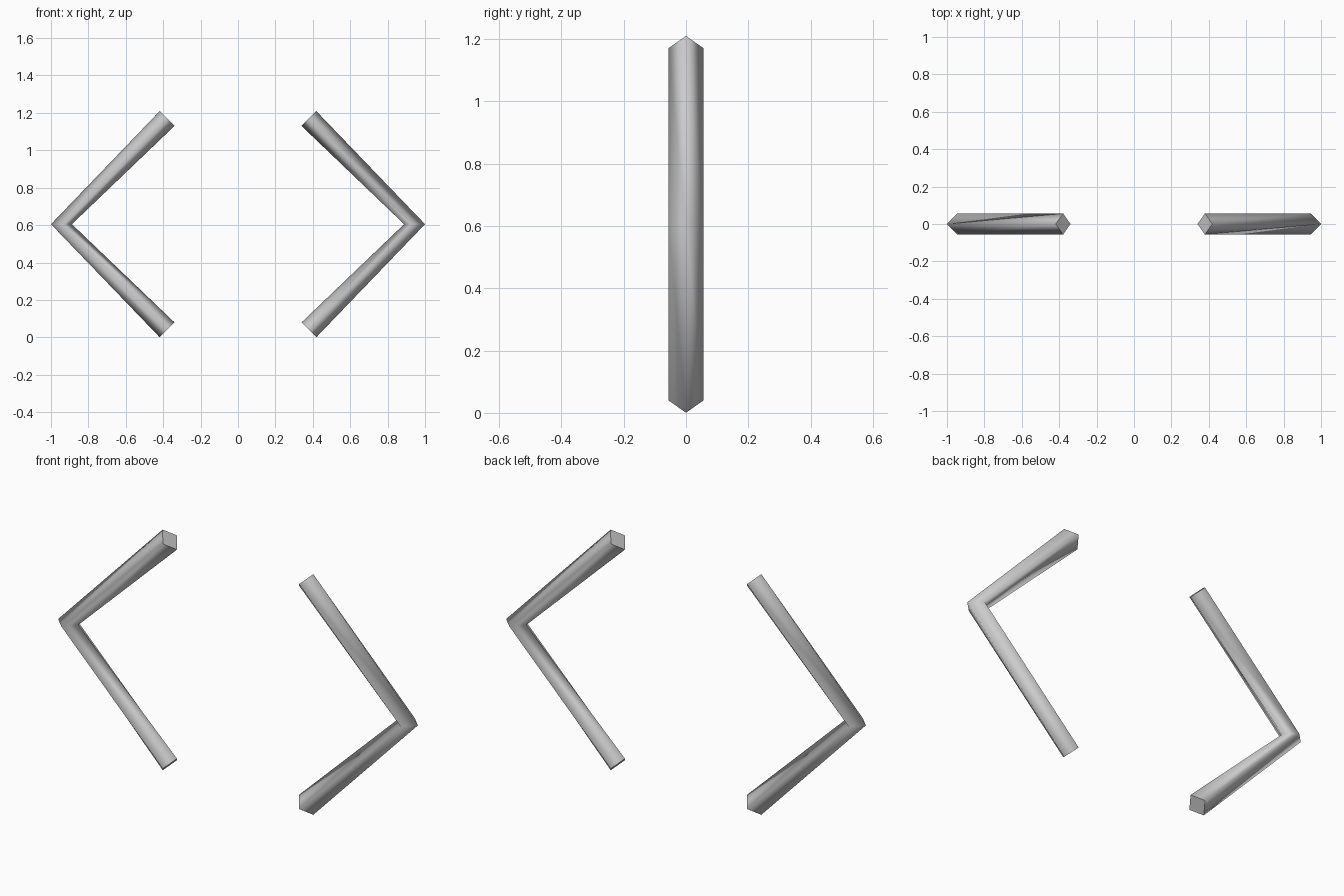
import bpy, bmesh, math
from mathutils import Vector, Matrix

if "Cube" in bpy.data.objects:
    bpy.data.objects.remove(bpy.data.objects["Cube"])

grey = bpy.data.materials.new("grey")
grey.diffuse_color = (0.6, 0.6, 0.6, 1)
grey.use_nodes = True
grey.node_tree.nodes["Principled BSDF"].inputs["Base Color"].default_value = grey.diffuse_color

R = 0.056                       # half diagonal of the square bar
MID = 0.605                     # height of the bend
BEND_X, END_X = -0.944, -0.379  # centre line of the bar
ARM = END_X - BEND_X


def ring(bm, x, z, angle):
    """Diamond section: outer, back, inner and front corners."""
    out = Vector((math.cos(angle), 0, math.sin(angle))) * R
    side = Vector((0, R, 0))
    c = Vector((x, 0, z))
    return [bm.verts.new(c + d) for d in (out, side, -out, -side)]


def bent_bar(name, turn):
    bm = bmesh.new()
    rings = [ring(bm, END_X, MID - ARM, math.radians(225)),
             ring(bm, BEND_X, MID, math.radians(180)),
             ring(bm, END_X, MID + ARM, math.radians(135))]
    # Slightly twisted sides, split in two triangles each
    for a, b in zip(rings, rings[1:]):
        for j in range(4):
            k = (j + 1) % 4
            for tri in ((a[j], a[k], b[k]), (a[j], b[k], b[j])):
                bm.faces.new(tri).smooth = True
    # Flat end caps with crisp rims
    for r in (rings[0], rings[-1]):
        cap = bm.faces.new(r)
        for e in cap.edges:
            e.smooth = False
    bmesh.ops.recalc_face_normals(bm, faces=bm.faces)
    bm.transform(Matrix.Rotation(turn, 4, 'Z'))
    mesh = bpy.data.meshes.new(name)
    bm.to_mesh(mesh)
    bm.free()
    mesh.materials.append(grey)
    bpy.context.collection.objects.link(bpy.data.objects.new(name, mesh))


# Two facing chevrons
bent_bar("left_chevron", 0)
bent_bar("right_chevron", math.pi)
